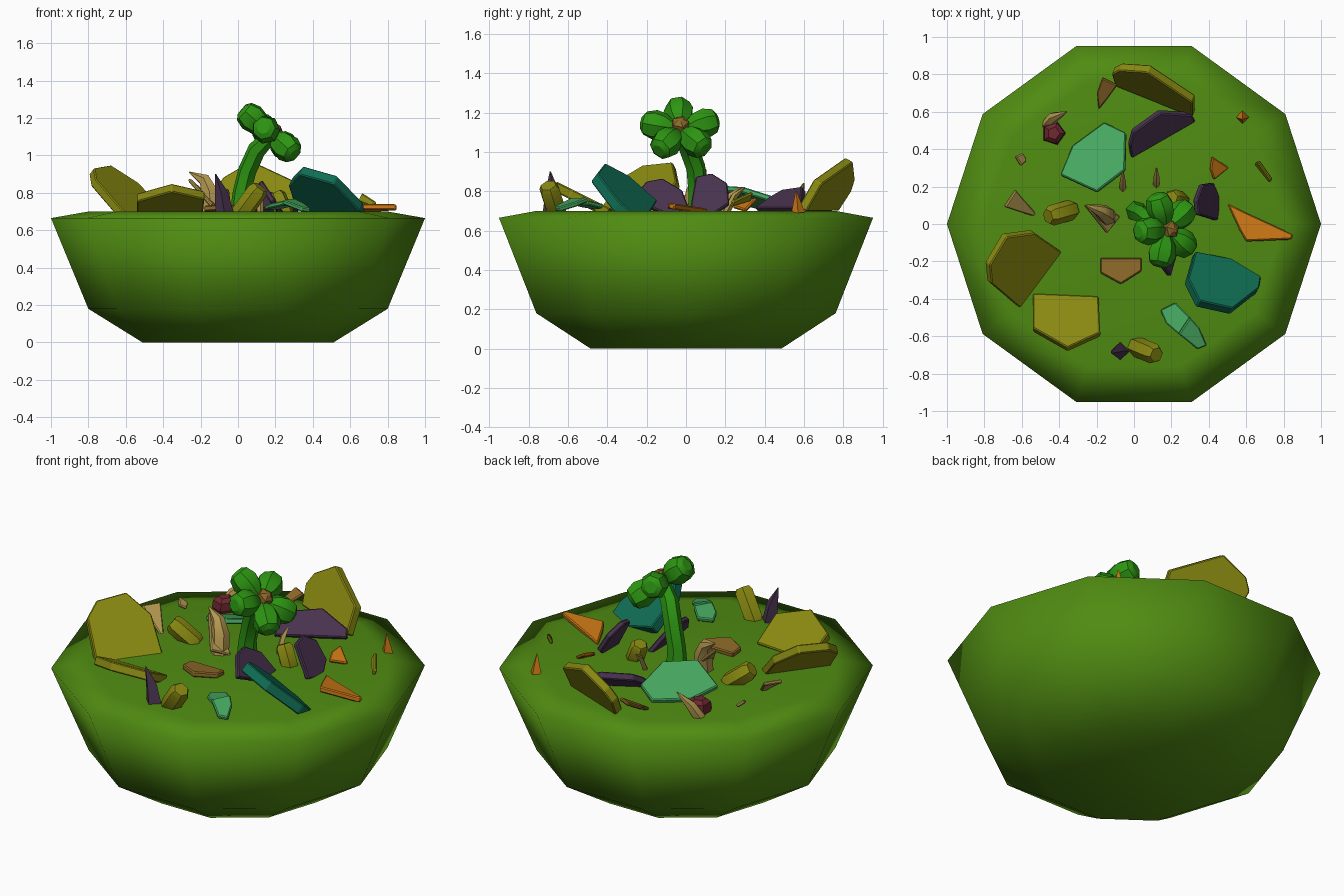
import bpy, bmesh, math
from mathutils import Vector, Matrix

if "Cube" in bpy.data.objects:
    bpy.data.objects.remove(bpy.data.objects["Cube"])


def material(name, rgb):
    mat = bpy.data.materials.new(name)
    mat.use_nodes = True
    mat.diffuse_color = (*rgb, 1)
    mat.node_tree.nodes["Principled BSDF"].inputs["Base Color"].default_value = (*rgb, 1)
    return mat


leaf = material("leaf green", (.08, .262, .006))
petal_green = material("petal green", (.026, .305, .006))
olive = material("olive yellow", (.25, .25, .006))
purple = material("dusky purple", (.065, .032, .076))
mint = material("mint green", (.061, .392, .117))
teal = material("deep teal", (.005, .156, .09))
orange = material("orange", (.578, .181, .007))
cream = material("cream", (.456, .314, .08))
brown = material("tan brown", (.262, .141, .021))
maroon = material("maroon", (.156, .021, .03))


def finish(bm, name, mat):
    bmesh.ops.recalc_face_normals(bm, faces=bm.faces)
    mesh = bpy.data.meshes.new(name)
    bm.to_mesh(mesh)
    bm.free()
    mesh.materials.append(mat)
    obj = bpy.data.objects.new(name, mesh)
    bpy.context.collection.objects.link(obj)
    return obj


def smooth(obj, degrees):
    bpy.ops.object.select_all(action='DESELECT')
    obj.select_set(True)
    bpy.context.view_layer.objects.active = obj
    bpy.ops.object.shade_smooth_by_angle(angle=math.radians(degrees))


def lathe(name, mat, profile, sides, start=(0, 0, 0), axis=(0, 0, 1)):
    """Revolve (radius, distance) pairs around an axis, closed at both ends."""
    bm = bmesh.new()
    turn = Matrix.Translation(start)
    if Vector(axis).normalized().z < .999:
        turn = turn @ Vector(axis).to_track_quat('Z', 'Y').to_matrix().to_4x4()
    rings = []
    for radius, along in profile:
        angles = [math.tau * i / sides for i in range(sides)]
        rings.append([bm.verts.new(turn @ Vector((radius * math.cos(a), radius * math.sin(a), along)))
                      for a in angles])
    for low, high in zip(rings, rings[1:]):
        for i in range(sides):
            j = (i + 1) % sides
            bm.faces.new((low[i], low[j], high[j], high[i]))
    bm.faces.new(rings[0])
    bm.faces.new(rings[-1])
    return finish(bm, name, mat)


def slab(name, mat, outline, height, slope, thick=.03):
    """Flat chunk: a plan outline laid on a sloping plane and thickened below."""
    bm = bmesh.new()
    mid_x = sum(p[0] for p in outline) / len(outline)
    mid_y = sum(p[1] for p in outline) / len(outline)
    top = [bm.verts.new((x, y, height + slope[0] * (x - mid_x) + slope[1] * (y - mid_y)))
           for x, y in outline]
    drop = Vector((slope[0], slope[1], -1)).normalized() * thick
    face = bm.faces.new(top)
    extruded = bmesh.ops.extrude_face_region(bm, geom=[face], use_keep_orig=True)
    moved = [g for g in extruded["geom"] if isinstance(g, bmesh.types.BMVert)]
    bmesh.ops.translate(bm, vec=drop, verts=moved)
    obj = finish(bm, name, mat)
    bevel = obj.modifiers.new("worn edges", 'BEVEL')
    bevel.width = .006
    bevel.segments = 1
    return obj


def tube(name, mat, points, radii, resolution=1):
    """Bent round piece following a path with a radius at each point."""
    curve = bpy.data.curves.new(name, 'CURVE')
    curve.dimensions = '3D'
    curve.bevel_depth = 1
    curve.bevel_resolution = resolution
    curve.use_fill_caps = True
    spline = curve.splines.new('POLY')
    spline.points.add(len(points) - 1)
    for point, co, radius in zip(spline.points, points, radii):
        point.co = (*co, 1)
        point.radius = radius
    curve.materials.append(mat)
    obj = bpy.data.objects.new(name, curve)
    bpy.context.collection.objects.link(obj)
    bpy.ops.object.select_all(action='DESELECT')
    obj.select_set(True)
    bpy.context.view_layer.objects.active = obj
    bpy.ops.object.convert(target='MESH')
    smooth(bpy.context.object, 50)


def nugget(name, mat, start, end, radius):
    """Short six-sided prism with chamfered ends."""
    axis = Vector(end) - Vector(start)
    length = axis.length
    profile = [(radius * .8, 0), (radius, length * .12), (radius, length * .88), (radius * .75, length)]
    smooth(lathe(name, mat, profile, 6, start, axis), 35)


# Faceted bowl filled to the rim
bowl = lathe("bowl", leaf, [(.51, 0), (.8, .18), (1, .665), (.8, .7)], 10)
smooth(bowl, 180)

# Flower on a bent stem
tube("flower_stem", petal_green,
     [(.01, .07, .66), (.02, .06, .8), (.05, .05, .92), (.1, .01, 1.03), (.17, -.03, 1.1)],
     [.06, .05, .05, .05, .04])
centre = Vector((.175, -.03, 1.115))
facing = Vector((.65, 0, .76))
up_slope = Vector((-.76, 0, .65))
for i in range(5):
    direction = Matrix.Rotation(math.tau * i / 5 + .05, 3, facing) @ up_slope
    petal = lathe("petal_%d" % (i + 1), petal_green,
                  [(.03, .03), (.066, .08), (.078, .135), (.062, .185), (.035, .203)], 7, centre, direction)
    smooth(petal, 35)
lathe("flower_heart", brown, [(.05, 0), (.045, .05), (.015, .065)], 5, centre, facing)

# Large chunks
slab("olive_chunk_left", olive,
     [(-.77, -.22), (-.68, -.07), (-.53, -.05), (-.38, -.155), (-.59, -.465), (-.76, -.32)],
     .83, (-.71, .53), .05)
slab("olive_chunk_front", olive,
     [(-.54, -.37), (-.19, -.385), (-.18, -.58), (-.355, -.66), (-.54, -.555)], .775, (0, -.5), .05)
slab("olive_chunk_back", olive,
     [(-.12, .8), (-.08, .82), (.07, .81), (.31, .65), (.31, .57), (-.1, .735)], .83, (.7, 1.75), .05)
slab("mint_chunk", mint,
     [(-.16, .545), (-.045, .49), (-.05, .29), (-.2, .175), (-.395, .265), (-.33, .42)],
     .77, (.2, -.32))
slab("teal_chunk", teal,
     [(.33, -.145), (.69, -.215), (.67, -.34), (.53, -.45), (.35, -.41), (.29, -.29)],
     .81, (-.45, -.75), .06)
slab("purple_chunk_back", purple,
     [(-.01, .35), (-.02, .42), (0, .49), (.14, .59), (.31, .58), (.33, .545)], .765, (-.4, .7), .04)
slab("purple_chunk_right", purple,
     [(.35, .05), (.34, .13), (.37, .21), (.43, .22), (.465, .13), (.45, .02)], .79, (-1.7, 0), .03)
slab("purple_chunk_middle", purple,
     [(.14, -.2), (.13, -.12), (.17, -.02), (.24, .02), (.25, -.1), (.2, -.28)], .78, (-1.5, 0), .03)
slab("orange_chunk", orange,
     [(.5, .11), (.59, .065), (.85, -.055), (.84, -.08), (.6, -.09), (.565, -.03)], .73, (0, -.15))

# Arched mint slice
for name, outline, rise in (
        ("mint_slice_rear", [(.14, -.46), (.22, -.42), (.3, -.5), (.24, -.59), (.17, -.53)], .12),
        ("mint_slice_front", [(.3, -.5), (.35, -.555), (.39, -.65), (.34, -.67), (.24, -.59)], -.22)):
    slab(name, mint, outline, .745, (rise, -rise), .025)

# Small flat shavings
slab("brown_shaving_front", brown,
     [(-.18, -.18), (.04, -.18), (.04, -.25), (-.07, -.32), (-.18, -.26)], .73, (0, -.1))
slab("brown_shaving_back", brown,
     [(-.19, .61), (-.2, .7), (-.17, .78), (-.09, .74), (-.14, .67)], .76, (.2, .5), .02)
slab("cream_shaving_left", cream, [(-.63, .18), (-.5, .03), (-.6, .06), (-.69, .09)], .76, (-.6, .4), .02)
slab("cream_shaving_middle", cream,
     [(-.26, .1), (-.16, .09), (-.07, .04), (-.14, -.05)], .78, (-.9, .2), .02)
slab("cream_crumb", cream, [(-.63, .36), (-.59, .38), (-.57, .34), (-.6, .31)], .75, (-.8, 0), .02)
slab("orange_crumb", orange, [(.42, .36), (.51, .3), (.43, .235), (.41, .29)], .74, (-.5, .3), .02)
slab("olive_sliver", olive, [(.64, .32), (.66, .33), (.73, .23), (.72, .22)], .76, (1.5, 1.5), .02)

# Bent horns and spikes
tube("cream_horn", cream, [(-.14, .03, .68), (-.15, .05, .8), (-.18, .07, .87), (-.26, .1, .91)],
     [.05, .05, .035, .004])
tube("cream_curl", cream, [(-.46, .53, .69), (-.43, .57, .77), (-.36, .6, .84)], [.035, .03, .004])
tube("purple_spike", purple, [(-.07, -.68, .68), (-.09, -.68, .8), (-.12, -.69, .9)], [.05, .035, .003], 0)
tube("orange_spike", orange, [(.58, .57, .69), (.58, .56, .8)], [.035, .003], 0)
for name, x, y in (("cream_sliver_left", -.06, .23), ("cream_sliver_right", .12, .25)):
    tube(name, cream, [(x, y - .05, .68), (x, y, .78), (x, y + .05, .82)], [.018, .016, .004], 0)

# Prism nuggets and berry
nugget("olive_nugget_front", olive, (0, -.65, .67), (.12, -.7, .83), .055)
nugget("olive_nugget_left", olive, (-.32, .08, .68), (-.46, .04, .79), .055)
nugget("olive_nugget_middle", olive, (.26, .12, .67), (.2, .14, .8), .05)
lathe("maroon_berry", maroon, [(.04, 0), (.065, .05), (.06, .09), (.035, .11)], 5, (-.43, .485, .67))
